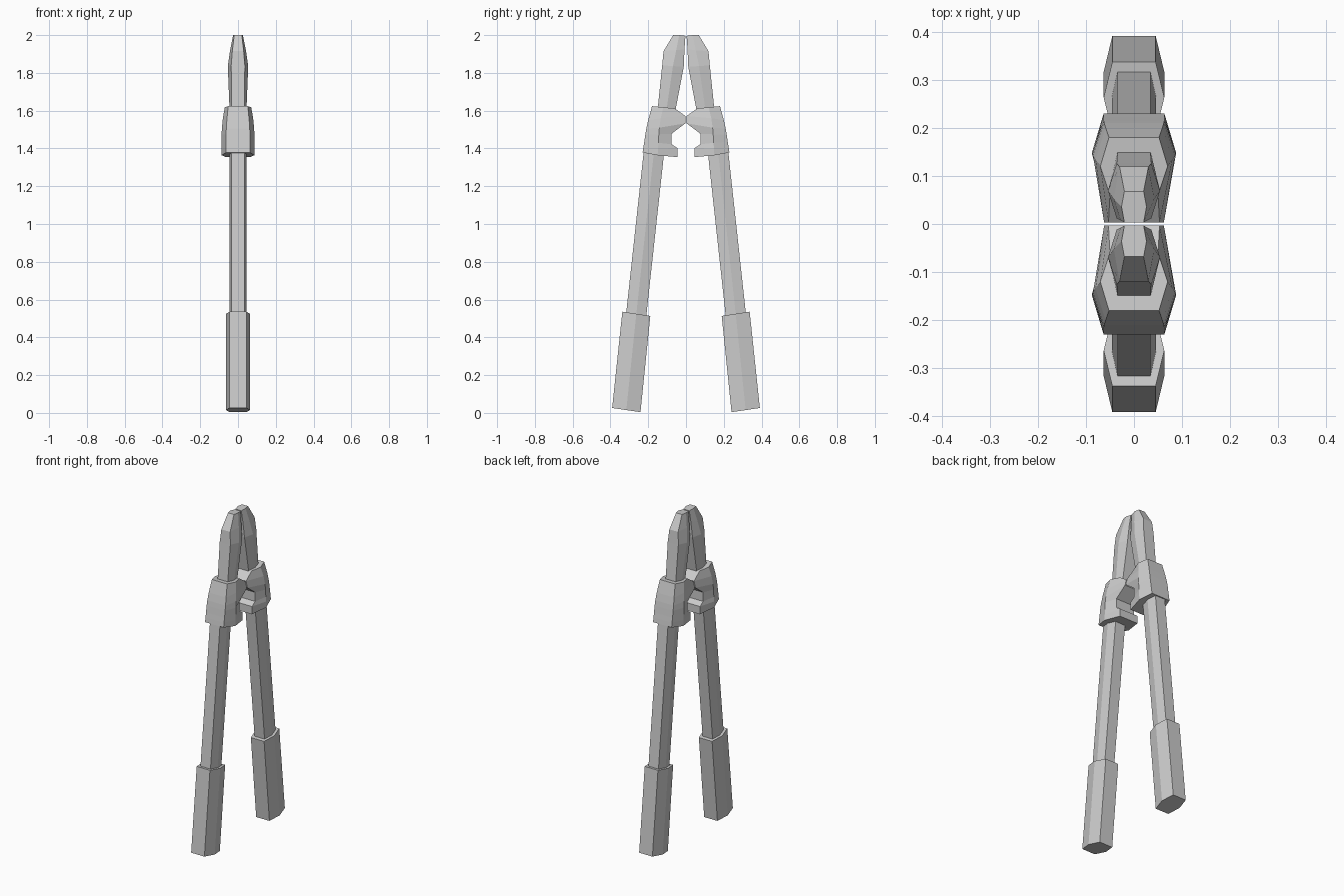
import bpy
import bmesh


def hex_loft(name, stations):
    """Six-sided loft in the side plane, mirrored to the other half of the tool.
    Station: outer (y, z), middle (y, z) or None, inner (y, z), half widths x of outer, middle, inner."""
    bm = bmesh.new()
    rings = []
    for out, mid, inn, xo, xm, xi in stations:
        if mid is None:
            mid = ((out[0] + inn[0]) / 2, (out[1] + inn[1]) / 2)
        pts = [(-xo, *out), (xo, *out), (xm, *mid), (xi, *inn), (-xi, *inn), (-xm, *mid)]
        rings.append([bm.verts.new(p) for p in pts])
    for a, b in zip(rings, rings[1:]):
        for i in range(6):
            j = (i + 1) % 6
            bm.faces.new((a[i], a[j], b[j], b[i]))
    bm.faces.new(rings[0])
    bm.faces.new(rings[-1])
    bmesh.ops.recalc_face_normals(bm, faces=bm.faces)
    mesh = bpy.data.meshes.new(name)
    bm.to_mesh(mesh)
    bm.free()
    obj = bpy.data.objects.new(name, mesh)
    bpy.context.collection.objects.link(obj)
    mirror = obj.modifiers.new("other_half", 'MIRROR')
    mirror.use_axis = (False, True, False)
    mirror.use_mirror_merge = False
    return obj


# Hand grips
hex_loft("grips", [
    ((0.391, 0.026), None, (0.241, 0.004), 0.045, 0.063, 0.045),
    ((0.337, 0.536), None, (0.189, 0.513), 0.045, 0.063, 0.045),
])

# Long handle rods
hex_loft("handle_rods", [
    ((0.322, 0.48), None, (0.216, 0.46), 0.034, 0.046, 0.034),
    ((0.222, 1.40), None, (0.115, 1.385), 0.034, 0.046, 0.034),
])

# Pivot brackets: the inner edge steps in and out to form the two lugs
hex_loft("pivot_brackets", [
    ((0.230, 1.378), (0.150, 1.364), (0.046, 1.354), 0.063, 0.087, 0.063),
    ((0.226, 1.405), (0.148, 1.400), (0.046, 1.402), 0.063, 0.087, 0.063),
    ((0.221, 1.435), (0.146, 1.430), (0.076, 1.422), 0.063, 0.087, 0.063),
    ((0.215, 1.475), (0.144, 1.475), (0.076, 1.478), 0.063, 0.087, 0.063),
    ((0.210, 1.505), (0.141, 1.510), (0.003, 1.533), 0.062, 0.085, 0.062),
    ((0.200, 1.550), (0.134, 1.560), (0.003, 1.572), 0.059, 0.080, 0.053),
    ((0.180, 1.624), (0.120, 1.618), (0.060, 1.612), 0.052, 0.070, 0.050),
])

# Cutting jaws
hex_loft("jaws", [
    ((0.152, 1.590), None, (0.060, 1.580), 0.034, 0.044, 0.034),
    ((0.126, 1.840), None, (0.012, 1.832), 0.036, 0.054, 0.036),
    ((0.119, 1.915), (0.052, 1.920), (0.008, 1.925), 0.030, 0.042, 0.028),
    ((0.068, 2.000), (0.036, 2.000), (0.003, 1.996), 0.020, 0.026, 0.020),
])
